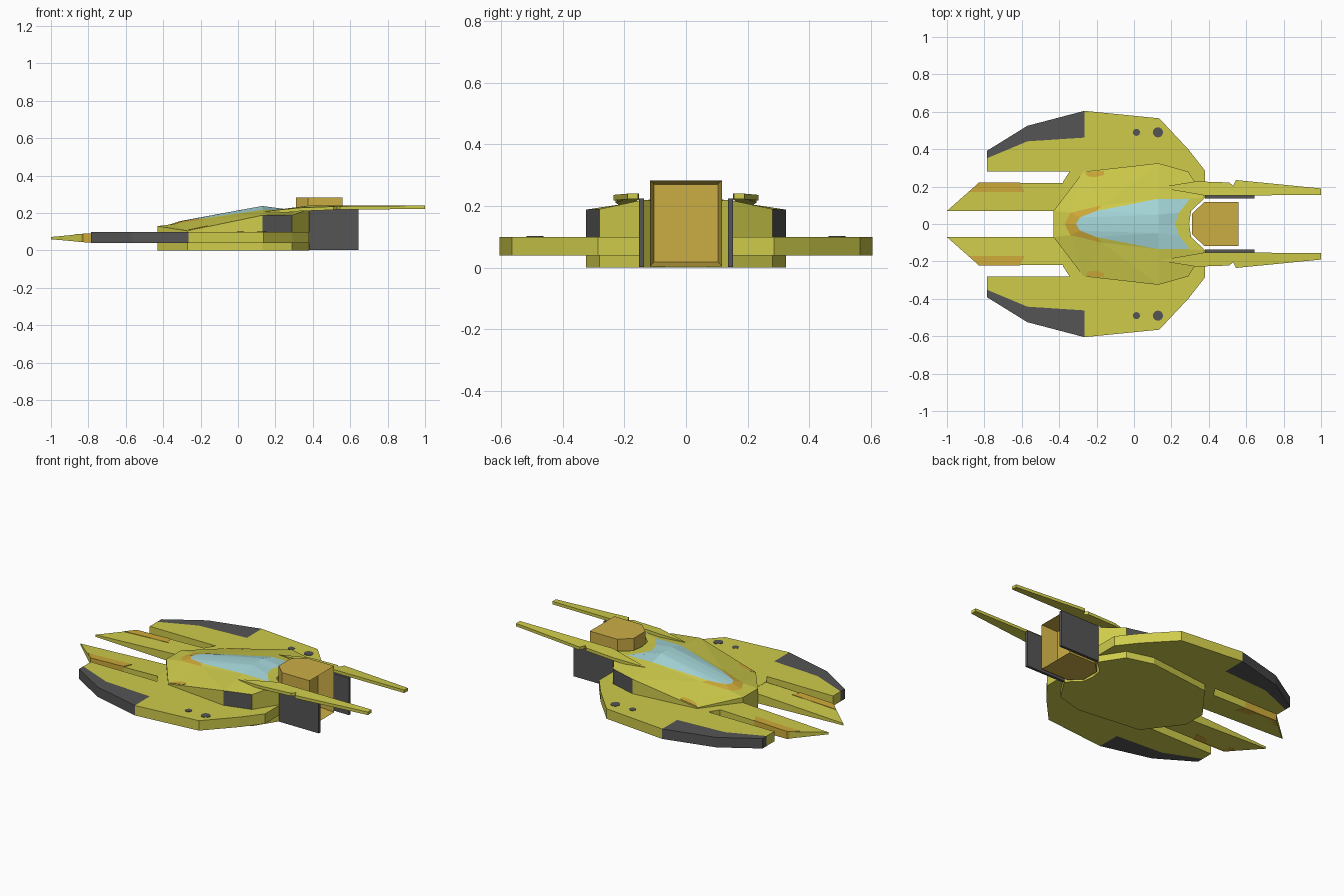
import bpy, bmesh, math

if "Cube" in bpy.data.objects:
    bpy.data.objects.remove(bpy.data.objects["Cube"])


def material(name, rgb):
    m = bpy.data.materials.new(name)
    m.diffuse_color = (*rgb, 1)
    m.use_nodes = True
    m.node_tree.nodes["Principled BSDF"].inputs["Base Color"].default_value = m.diffuse_color
    return m


YELLOW = material("yellow", (0.62, 0.6, 0.07))
ORANGE = material("orange", (0.62, 0.40, 0.04))
AMBER = material("amber", (0.60, 0.42, 0.06))
DARK = material("dark", (0.09, 0.09, 0.09))
GLASS = material("glass", (0.38, 0.68, 0.70))


def make(name, verts, faces, mats, mirror=True):
    """faces: list of (indices, material slot); mirrored across y = 0."""
    mesh = bpy.data.meshes.new(name)
    mesh.from_pydata(verts, [], [f for f, _ in faces])
    for m in mats:
        mesh.materials.append(m)
    for p, (_, slot) in zip(mesh.polygons, faces):
        p.material_index = slot
    bm = bmesh.new()
    bm.from_mesh(mesh)
    bmesh.ops.recalc_face_normals(bm, faces=bm.faces)
    bm.to_mesh(mesh)
    bm.free()
    ob = bpy.data.objects.new(name, mesh)
    bpy.context.collection.objects.link(ob)
    if mirror:
        mod = ob.modifiers.new("mirror", 'MIRROR')
        mod.use_axis = (False, True, False)
    return ob


def prism(name, pts, z0, z1, mat, mirror=True):
    """Upright prism over an outline; z0 / z1 may be numbers or lists per point."""
    n = len(pts)
    z0 = z0 if isinstance(z0, list) else [z0] * n
    z1 = z1 if isinstance(z1, list) else [z1] * n
    verts = [(*p, z) for p, z in zip(pts, z0)] + [(*p, z) for p, z in zip(pts, z1)]
    faces = [(list(range(n)), 0), (list(range(n, 2 * n)), 0)]
    faces += [([i, (i + 1) % n, (i + 1) % n + n, i + n], 0) for i in range(n)]
    return make(name, verts, faces, [mat], mirror)


# Hull with canopy: rim A-H, glass border I-O, orange surround P-R, glass ridge T-U
V = dict(
    A=(-.43, 0, .13), B=(-.43, .07, .13), C=(-.27, .28, .105), D=(.13, .325, .188),
    E=(.29, .28, .19), F=(.38, .14, .22), G=(.305, .07, .215), H=(.295, 0, .215),
    I=(-.31, 0, .157), J=(-.29, .035, .158), K=(-.2, .07, .17), L=(.13, .135, .217),
    M=(.3, .135, .215), N=(.24, .06, .217), O=(.22, 0, .218),
    P=(-.37, 0, .137), Q=(-.34, .06, .142), R=(-.17, .1, .167),
    T=(.13, .05, .238), U=(.13, 0, .238))
keys = list(V)
verts = list(V.values())
faces = []
for slot, group in enumerate(("ABQP BCQ CRQ CDR DLR RLK DEML EFM FGNM GHON",
                              "PQJI QRKJ", "IJTU JKT KLT TLMN UTNO")):
    faces += [([keys.index(c) for c in f], slot) for f in group.split()]
rim = 8
for z in (.05, 0):
    verts += [(*V[c][:2], z) for c in "ABCDEFGH"]
n = len(keys)
for i in range(rim - 1):
    faces.append(([i, i + 1, n + i + 1, n + i], 3 if i == 3 else 0))
    faces.append(([n + i, n + i + 1, n + rim + i + 1, n + rim + i], 0))
faces.append(([n + rim + i for i in range(rim)], 0))
make("hull", verts, faces, [YELLOW, ORANGE, GLASS, DARK])

# Orange patch on the hull shoulder
prism("shoulder_patch", [(-.265, .275), (-.16, .285), (-.16, .23), (-.225, .23)],
      [.104, .125, .131, .117], [.110, .131, .139, .123], ORANGE)

# Side wings with dark leading edges
prism("wing", [(-.785, .28), (-.785, .352), (-.57, .442), (-.265, .462), (-.265, .605),
               (.135, .565), (.29, .4), (.38, .285), (.38, .14), (.25, .14),
               (-.38, .1), (-.38, .225), (-.345, .28)], .04, .1, YELLOW)
prism("wing_edge", [(-.785, .352), (-.57, .442), (-.265, .462), (-.265, .605),
                    (-.57, .525), (-.785, .392)], .04, .1, DARK)

# Round ports on the wings
for i, (x, r) in enumerate(((.013, .019), (.128, .027))):
    ring = [(x + r * math.cos(a * math.pi / 8), .49 + r * math.sin(a * math.pi / 8))
            for a in range(16)]
    prism(f"wing_port_{i}", ring, .09, .102, DARK)

# Pointed nose prongs with orange outer patches
prism("nose_prong", [(-1, .07), (-.83, .22), (-.39, .22), (-.3, .22), (-.4, .07)],
      [.06, .045, .04, .04, .04], [.072, .088, .1, .1, .1], YELLOW)
prism("prong_patch", [(-.88, .172), (-.83, .221), (-.61, .221), (-.585, .172)],
      [.049, .044, .041, .041], [.086, .0895, .0965, .0975], ORANGE)

# Engine block with recessed exhaust
engine = prism("engine", [(.31, -.055), (.375, -.117), (.56, -.117), (.56, .117),
                          (.375, .117), (.31, .055)], .004, .283, AMBER, False)
bm = bmesh.new()
bm.from_mesh(engine.data)
back = [f for f in bm.faces if f.normal.x > .9]
bmesh.ops.inset_individual(bm, faces=back, thickness=.019)
bmesh.ops.translate(bm, verts=back[0].verts, vec=(-.1, 0, 0))
bm.to_mesh(engine.data)
bm.free()

# Dark plates flanking the engine
prism("engine_plate", [(.38, .136), (.645, .136), (.645, .152), (.38, .152)], .002, .224, DARK)

# Long tail fins with a small notch
fin = [(.13, .195), (.33, .228), (.51, .222), (.53, .203), (.545, .235),
       (1, .19), (1, .155), (.38, .152)]
top = [.208, .228, .235, .237, .236, .24, .241, .24]
prism("tail_fin", fin, [t - .018 for t in top], top, YELLOW)
